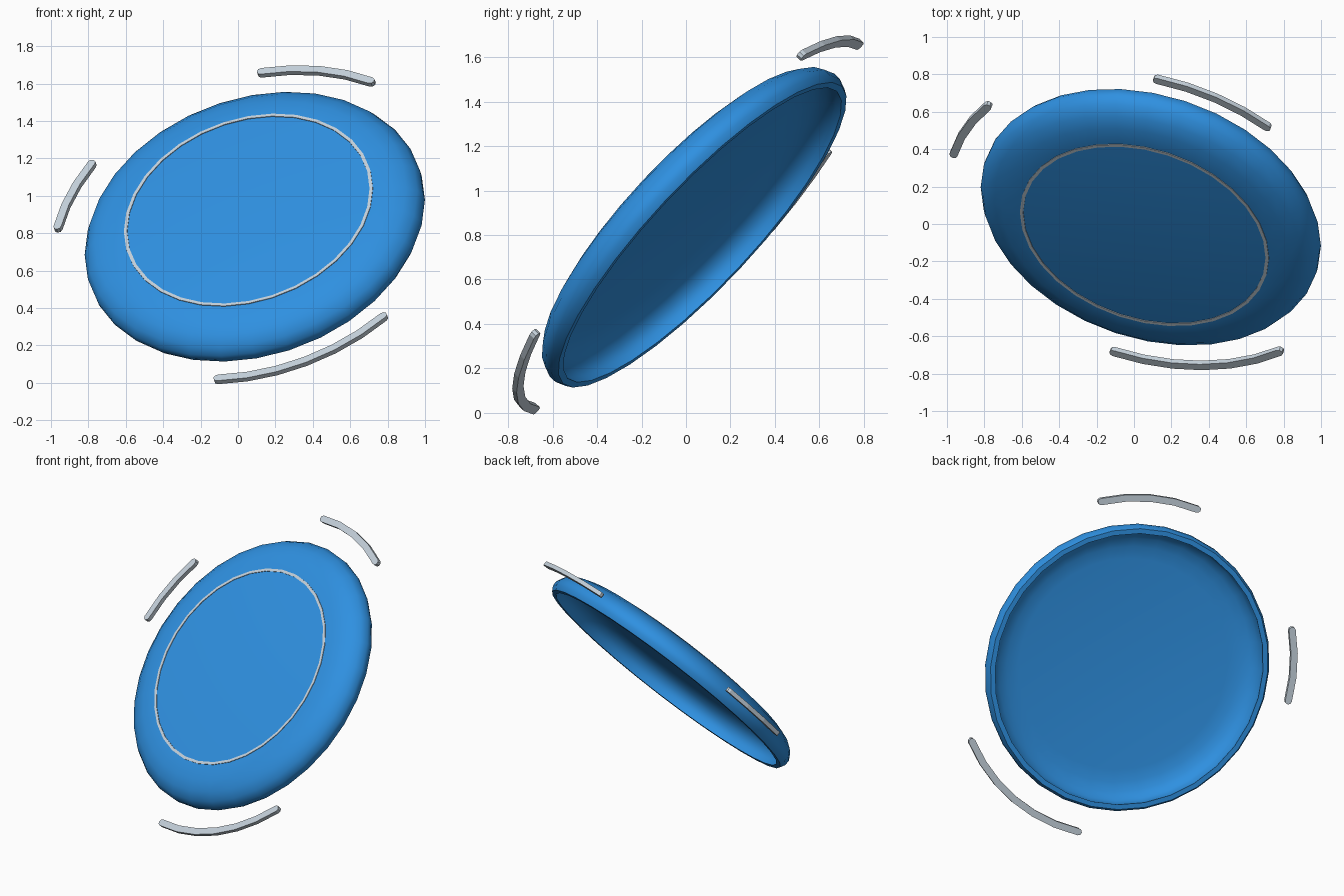
import bpy, bmesh, math
from mathutils import Matrix, Vector

if "Cube" in bpy.data.objects:
    bpy.data.objects.remove(bpy.data.objects["Cube"])

# Tilted frame shared by every part: local z is the disc axis
n = Vector((-0.248, -0.7065, 0.6626)).normalized()
u = (Vector((1, 0, 0)) - n.x * n).normalized()
v = n.cross(u)
frame = Matrix((u, v, n)).transposed().to_4x4()
frame.translation = (0.056, -0.057, 0.923)


def material(name, rgb):
    m = bpy.data.materials.new(name)
    m.diffuse_color = (*rgb, 1)
    m.use_nodes = True
    m.node_tree.nodes["Principled BSDF"].inputs["Base Color"].default_value = m.diffuse_color
    return m


blue = material("disc blue", (0.028, 0.28, 0.75))
pale = material("pale grey", (0.56, 0.64, 0.71))


def finish(bm, name, mat, smooth=None):
    bmesh.ops.recalc_face_normals(bm, faces=bm.faces)
    bm.transform(frame)
    mesh = bpy.data.meshes.new(name)
    bm.to_mesh(mesh)
    bm.free()
    mesh.materials.append(mat)
    ob = bpy.data.objects.new(name, mesh)
    bpy.context.collection.objects.link(ob)
    if smooth:
        bpy.ops.object.select_all(action='DESELECT')
        ob.select_set(True)
        bpy.context.view_layer.objects.active = ob
        bpy.ops.object.shade_smooth_by_angle(angle=math.radians(smooth))


def lathe(name, profile, mat, sides, closed=False, smooth=None):
    bm = bmesh.new()
    rings = []
    for r, z in profile:
        if r == 0:
            rings.append([bm.verts.new((0, 0, z))] * sides)
        else:
            rings.append([bm.verts.new((r * math.cos(a), r * math.sin(a), z))
                          for a in (2 * math.pi * i / sides for i in range(sides))])
    pairs = list(zip(rings, rings[1:]))
    if closed:
        pairs.append((rings[-1], rings[0]))
    for a, b in pairs:
        for i in range(sides):
            j = (i + 1) % sides
            bm.faces.new(list(dict.fromkeys((a[i], a[j], b[j], b[i]))))
    finish(bm, name, mat, smooth)


# Flying disc: flat top, rounded shoulder, lip, hollow underside
lathe("flying_disc", [
    (0, 0), (0.70, 0), (0.79, -0.012), (0.86, -0.036), (0.912, -0.075),
    (0.935, -0.12), (0.934, -0.155), (0.917, -0.185),
    (0.885, -0.185), (0.892, -0.145), (0.875, -0.10), (0.83, -0.065),
    (0.77, -0.045), (0.69, -0.035), (0, -0.035)], blue, 32, smooth=50)

# Thin decorative ring on the top face
lathe("top_ring", [(0.669, -0.002), (0.669, 0.004), (0.687, 0.004), (0.687, -0.002)],
      pale, 32, closed=True)


# Curved motion strips floating round the rim
def strip(name, start, end, segs, radius=1.105, half=0.022, thick=0.028, level=-0.117):
    cap = half / radius
    a0, a1 = math.radians(start) + cap, math.radians(end) - cap
    angles = [a0 + (a1 - a0) * i / segs for i in range(segs + 1)]
    pts = [(a, radius + half) for a in angles]
    for k in (1, 2, 3):                       # rounded end
        t = math.pi * k / 4
        pts.append((a1 + cap * math.sin(t), radius + half * math.cos(t)))
    pts += [(a, radius - half) for a in reversed(angles)]
    for k in (1, 2, 3):                       # rounded start
        t = math.pi * k / 4
        pts.append((a0 - cap * math.sin(t), radius - half * math.cos(t)))
    bm = bmesh.new()
    face = bm.faces.new([bm.verts.new((r * math.cos(a), r * math.sin(a), level - thick / 2))
                         for a, r in pts])
    res = bmesh.ops.extrude_face_region(bm, geom=[face])
    bmesh.ops.translate(bm, vec=(0, 0, thick),
                        verts=[g for g in res["geom"] if isinstance(g, bmesh.types.BMVert)])
    finish(bm, name, pale)


for name, start, end, segs in (("lower_motion_strip", 258.5, 311.5, 6),
                               ("upper_motion_strip", 53, 89, 4),
                               ("left_motion_strip", 142.8, 169.2, 3)):
    strip(name, start, end, segs)
